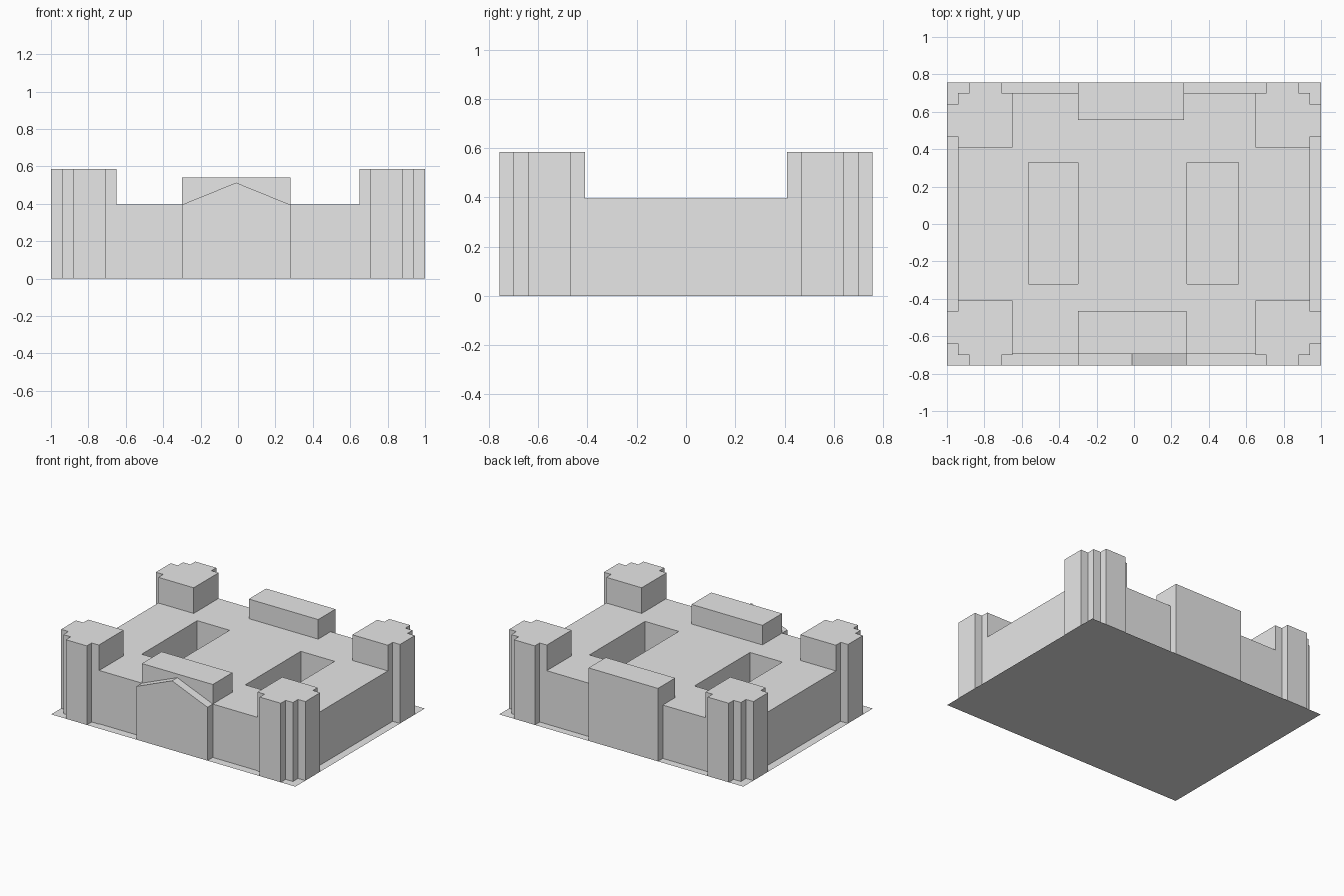
import bpy
import bmesh

cube = bpy.data.objects.get("Cube")
if cube:
    bpy.data.objects.remove(cube, do_unlink=True)

stone = bpy.data.materials.new("light_grey")
stone.use_nodes = True
stone.diffuse_color = (0.8, 0.8, 0.8, 1)
for node in stone.node_tree.nodes:
    if node.type == 'BSDF_PRINCIPLED':
        node.inputs["Base Color"].default_value = (0.8, 0.8, 0.8, 1)


def prism(name, points, offset):
    """Flat outline, pushed along offset into a solid (or left flat if None)."""
    bm = bmesh.new()
    face = bm.faces.new([bm.verts.new(p) for p in points])
    if offset:
        new = bmesh.ops.extrude_face_region(bm, geom=[face], use_keep_orig=True)["geom"]
        verts = [g for g in new if isinstance(g, bmesh.types.BMVert)]
        bmesh.ops.translate(bm, vec=offset, verts=verts)
        bmesh.ops.recalc_face_normals(bm, faces=bm.faces)
    mesh = bpy.data.meshes.new(name)
    bm.to_mesh(mesh)
    bm.free()
    mesh.materials.append(stone)
    obj = bpy.data.objects.new(name, mesh)
    bpy.context.collection.objects.link(obj)
    return obj


def box(name, x0, x1, y0, y1, z0, z1):
    outline = [(x0, y0, z0), (x1, y0, z0), (x1, y1, z0), (x0, y1, z0)]
    return prism(name, outline, (0, 0, z1 - z0) if z1 > z0 else None)


WALL, TOWER, HALL = 0.395, 0.585, 0.54

# Ground sheet
box("ground_sheet", -1, 1, -0.757, 0.757, 0, 0)

# Main block with two open courtyards
main = box("main_block", -0.94, 0.94, -0.695, 0.70, 0, WALL)
for side, x0, x1 in (("right", -0.565, -0.30), ("left", 0.283, 0.56)):
    cutter = box(side + "_courtyard_cutter", x0, x1, -0.32, 0.33, -0.2, 1)
    cutter.hide_render = True
    mod = main.modifiers.new("courtyard", 'BOOLEAN')
    mod.operation, mod.solver, mod.object = 'DIFFERENCE', 'EXACT', cutter
    bpy.context.view_layer.objects.active = main
    bpy.ops.object.modifier_apply(modifier=mod.name)
    bpy.data.objects.remove(cutter, do_unlink=True)

# Four corner towers with stepped outer corners, mirrored from one plan
plan = [(0.65, 0.41), (0.94, 0.41), (0.94, 0.467), (1, 0.467), (1, 0.64), (0.94, 0.64),
        (0.94, 0.70), (0.88, 0.70), (0.88, 0.757), (0.708, 0.757), (0.708, 0.70), (0.65, 0.70)]
for sx, xname in ((1, "left"), (-1, "right")):
    for sy, yname in ((1, "back"), (-1, "front")):
        prism(f"{yname}_{xname}_tower", [(sx * x, sy * y, 0) for x, y in plan], (0, 0, TOWER))

# Raised halls above the front and back wings
box("front_hall", -0.30, 0.28, -0.695, -0.465, 0, HALL)
box("back_hall", -0.30, 0.268, 0.555, 0.757, 0, HALL)

# Gabled entrance bay on the front
gable = [(-0.30, 0), (0.28, 0), (0.28, WALL), (-0.01, 0.513), (-0.30, WALL)]
prism("gabled_entrance", [(x, -0.757, z) for x, z in gable], (0, 0.062, 0))
